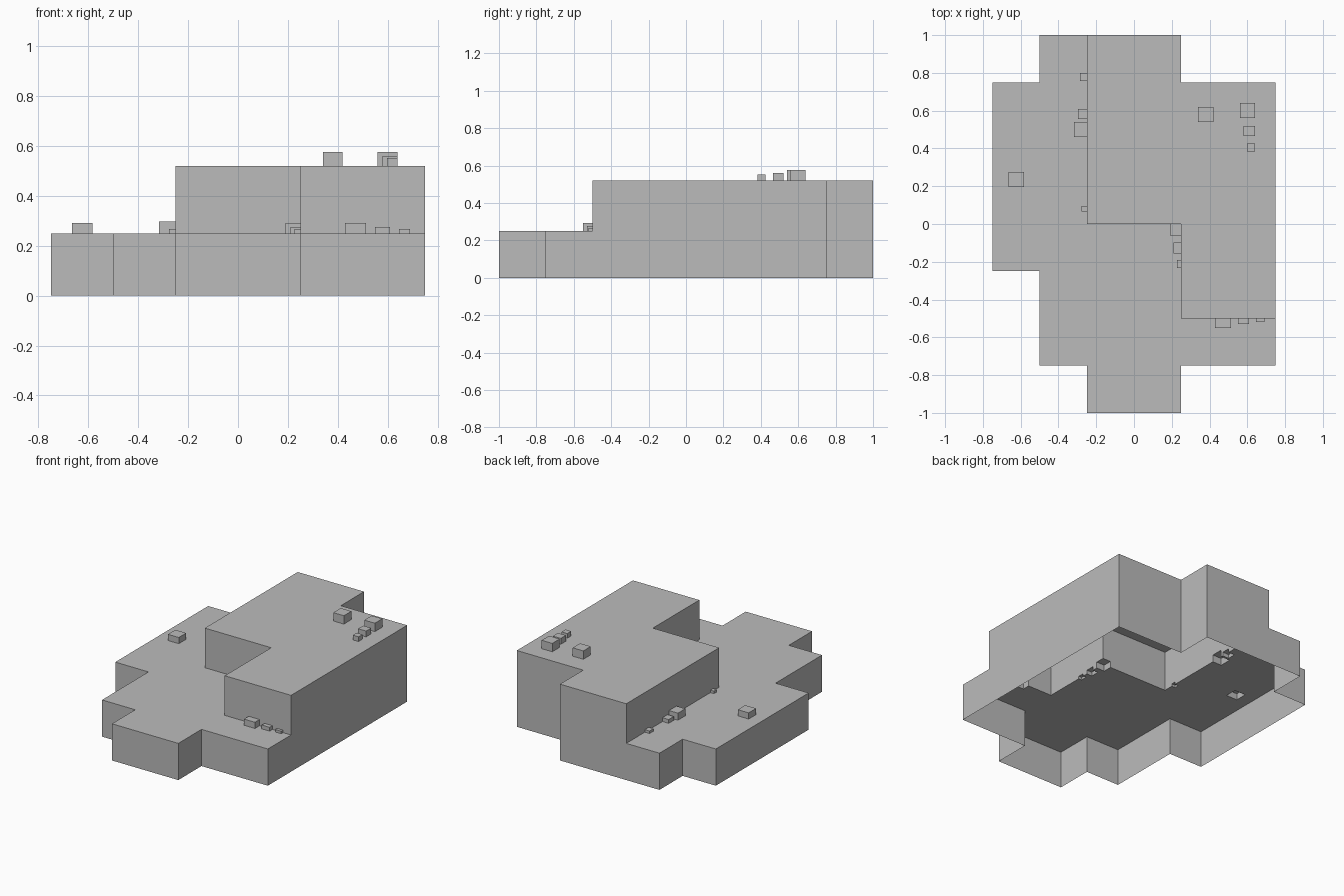
import bpy
import bmesh

cube = bpy.data.objects.get("Cube")
if cube:
    bpy.data.objects.remove(cube)

grey = bpy.data.materials.new("plain_grey")
grey.use_nodes = True
grey.diffuse_color = (0.5, 0.5, 0.5, 1)
grey.node_tree.nodes["Principled BSDF"].inputs["Base Color"].default_value = (0.5, 0.5, 0.5, 1)

LOW, HIGH = 0.25, 0.52
blocks = []  # part, x0, x1, y0, y1, top


def block(part, x0, x1, y0, y1, top):
    blocks.append((part, x0, x1, y0, y1, top))


# Lower storey footprint
block("lower_storey", -0.5, 0.25, -0.75, 1, LOW)
block("lower_storey", -0.5, 0.75, -0.75, 0.75, LOW)
block("lower_storey", -0.75, 0.75, -0.25, 0.75, LOW)
block("lower_storey", -0.25, 0.25, -1, -0.75, LOW)

# Upper storey
block("upper_storey", -0.25, 0.25, 0, 1, HIGH)
block("upper_storey", 0.25, 0.75, -0.5, 0.75, HIGH)

# Vents on the upper roof
block("upper_roof_vents", 0.34, 0.42, 0.54, 0.62, 0.577)
block("upper_roof_vents", 0.56, 0.64, 0.56, 0.64, 0.577)
block("upper_roof_vents", 0.58, 0.64, 0.465, 0.52, 0.56)
block("upper_roof_vents", 0.597, 0.64, 0.383, 0.425, 0.552)

# Vents on the lower roof, most of them against the upper walls
BIG, MID, SMALL = 0.292, 0.276, 0.267
block("lower_roof_vents", -0.665, -0.583, 0.195, 0.275, BIG)
block("lower_roof_vents", -0.317, -0.25, 0.46, 0.54, 0.298)
block("lower_roof_vents", -0.297, -0.25, 0.555, 0.61, MID)
block("lower_roof_vents", -0.285, -0.25, 0.757, 0.8, SMALL)
block("lower_roof_vents", -0.277, -0.25, 0.065, 0.095, SMALL)
block("lower_roof_vents", 0.19, 0.25, -0.06, 0, BIG)
block("lower_roof_vents", 0.21, 0.25, -0.155, -0.097, MID)
block("lower_roof_vents", 0.227, 0.25, -0.233, -0.19, SMALL)
block("lower_roof_vents", 0.43, 0.513, -0.55, -0.5, BIG)
block("lower_roof_vents", 0.55, 0.61, -0.53, -0.5, MID)
block("lower_roof_vents", 0.645, 0.69, -0.52, -0.5, SMALL)

xs = sorted({v for b in blocks for v in b[1:3]})
ys = sorted({v for b in blocks for v in b[3:5]})


def cell(i, j):
    """Part and height of the tallest block over one plan cell."""
    best = (None, 0)
    if 0 <= i < len(xs) - 1 and 0 <= j < len(ys) - 1:
        cx, cy = (xs[i] + xs[i + 1]) / 2, (ys[j] + ys[j + 1]) / 2
        for part, x0, x1, y0, y1, top in blocks:
            if x0 < cx < x1 and y0 < cy < y1 and top > best[1]:
                best = (part, top)
    return best


meshes = {b[0]: bmesh.new() for b in blocks}


def quad(bm, points):
    bm.faces.new([bm.verts.new(p) for p in points])


# Hollow shell open below: a roof per cell, and a wall at each drop in height
for i in range(len(xs) - 1):
    for j in range(len(ys) - 1):
        part, top = cell(i, j)
        if not part:
            continue
        bm = meshes[part]
        corners = [(xs[i], ys[j]), (xs[i + 1], ys[j]),
                   (xs[i + 1], ys[j + 1]), (xs[i], ys[j + 1])]
        quad(bm, [(*c, top) for c in corners])
        for k, (di, dj) in enumerate([(0, -1), (1, 0), (0, 1), (-1, 0)]):
            base = cell(i + di, j + dj)[1]
            if base < top:
                a, b = corners[k], corners[(k + 1) % 4]
                quad(bm, [(*a, base), (*b, base), (*b, top), (*a, top)])

# Merge the cells into large flat faces
for name, bm in meshes.items():
    bmesh.ops.remove_doubles(bm, verts=bm.verts[:], dist=0.0001)
    bmesh.ops.dissolve_limit(bm, angle_limit=0.01, verts=bm.verts[:], edges=bm.edges[:])
    mesh = bpy.data.meshes.new(name)
    bm.to_mesh(mesh)
    bm.free()
    mesh.materials.append(grey)
    bpy.context.collection.objects.link(bpy.data.objects.new(name, mesh))
